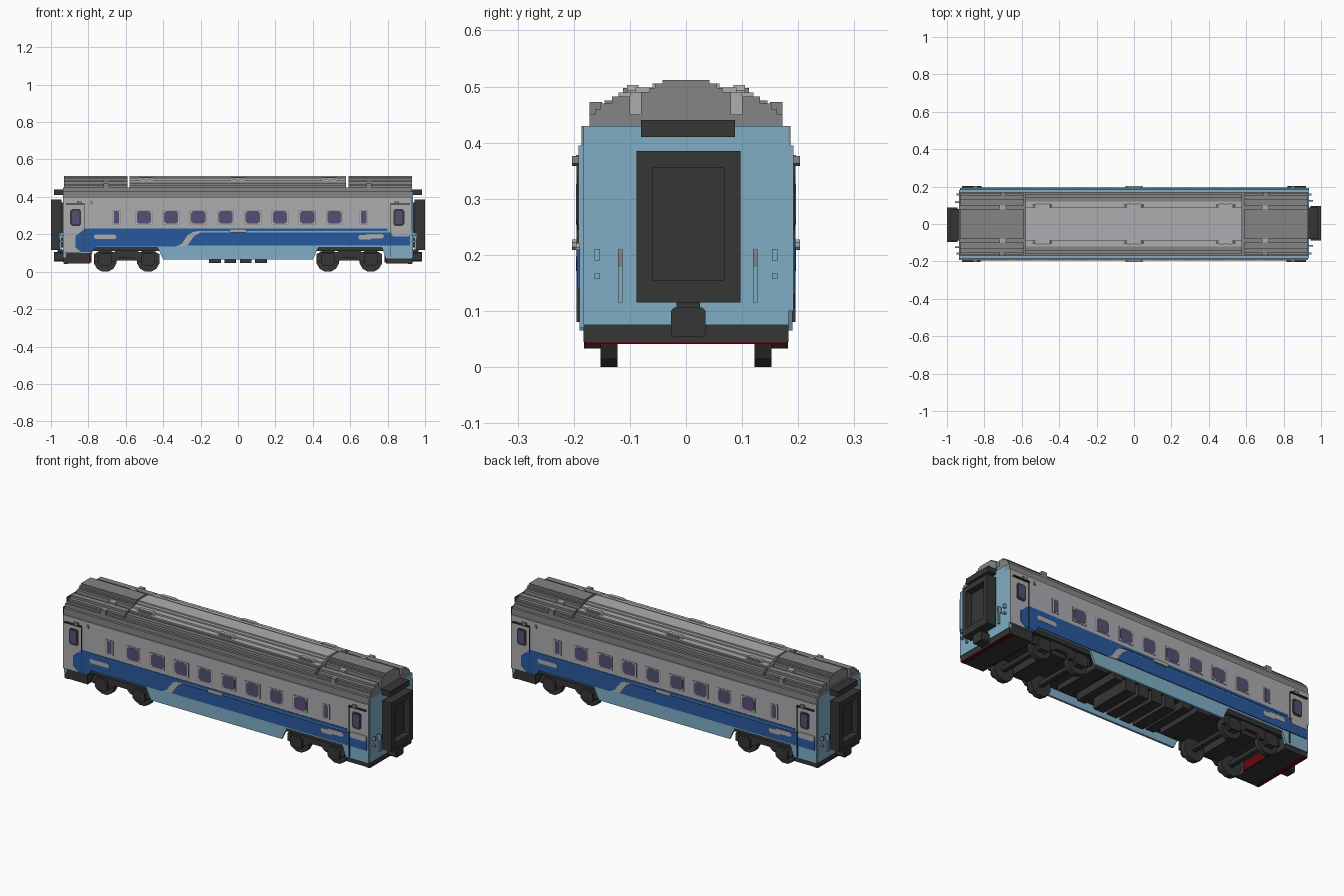
import bpy, bmesh, math

cube = bpy.data.objects.get("Cube")
if cube:
    bpy.data.objects.remove(cube, do_unlink=True)


def material(name, *srgb):
    m = bpy.data.materials.new(name)
    m.use_nodes = True
    col = [((c + 0.055) / 1.055) ** 2.4 for c in srgb] + [1]
    m.diffuse_color = col
    m.node_tree.nodes["Principled BSDF"].inputs["Base Color"].default_value = col
    return m


PALE = material("pale grey", .68, .68, .69)
ROOF = material("roof grey", .52, .52, .52)
SKY = material("light blue", .50, .68, .77)
BLUE = material("deep blue", .16, .35, .62)
DARK = material("charcoal", .21, .21, .21)
GLASS = material("violet glass", .33, .31, .45)
RED = material("dark red", .38, .04, .05)


def prisms(name, outlines, axis, a, b, mat, turns=(1, -1)):
    """Extrude outlines from a to b along an axis, repeated by a half turn."""
    bm = bmesh.new()
    for s in turns:
        for pts in outlines:
            rings = []
            for d in (a, b):
                rings.append([bm.verts.new((s * d, s * u, v) if axis == "x" else (s * u, s * d, v))
                              for u, v in pts])
            n = len(pts)
            bm.faces.new(rings[0])
            bm.faces.new(rings[1])
            for i in range(n):
                j = (i + 1) % n
                bm.faces.new((rings[0][i], rings[0][j], rings[1][j], rings[1][i]))
    bmesh.ops.recalc_face_normals(bm, faces=bm.faces)
    me = bpy.data.meshes.new(name)
    bm.to_mesh(me)
    bm.free()
    me.materials.append(mat)
    ob = bpy.data.objects.new(name, me)
    bpy.context.scene.collection.objects.link(ob)
    return ob


def rect(u0, u1, v0, v1):
    return [(u0, v0), (u1, v0), (u1, v1), (u0, v1)]


def octa(u, v, w, h, c):
    """Rectangle with clipped corners, centred on (u, v)."""
    return [(u - w + c, v - h), (u + w - c, v - h), (u + w, v - h + c), (u + w, v + h - c),
            (u + w - c, v + h), (u - w + c, v + h), (u - w, v + h - c), (u - w, v - h + c)]


def stepped(steps, base):
    """Symmetric stepped outline from (half width, top height) pairs."""
    half, z = [], base
    for w, top in steps:
        half += [(w, z), (w, top)]
        z = top
    return half + [(-w, z) for w, z in reversed(half)]


# Body core, floor and end walls
prisms("body_core", [rect(-.925, .925, .13, .43)], "y", -.183, .183, SKY, (1,))
prisms("underfloor", [rect(-.92, .92, .11, .13)], "y", -.18, .18, DARK, (1,))
prisms("end_wall", [rect(-.183, .183, .075, .43)], "x", .92, .935, SKY)
prisms("end_beam", [rect(-.183, .183, .045, .11)], "x", .79, .925, DARK)
prisms("end_sill", [rect(-.183, .183, .045, .075)], "x", .92, .932, DARK)
prisms("red_underplate", [rect(-.12, .12, .05, .10)], "x", .782, .79, RED)
prisms("red_edge", [rect(-.18, .18, .041, .045)], "x", .91, .93, RED)
prisms("cornice", [rect(-.935, .93, .395, .43)], "y", -.186, -.15, ROOF)

# Side panels with bogie cutouts and skirt
prisms("side_panel", [[(-.935, .1), (-.79, .1), (-.77, .13), (-.43, .13), (-.40, .065),
                       (.40, .065), (.43, .13), (.77, .13), (.79, .07), (.93, .07),
                       (.93, .395), (-.935, .395)]], "y", -.19, -.178, SKY)
prisms("side_upper", [[(-.935, .1), (-.84, .1), (-.84, .22), (.93, .22), (.93, .395),
                       (-.935, .395)]], "y", -.192, -.188, PALE)
prisms("blue_band", [
    [(-.84, .105), (-.78, .105), (-.76, .135), (-.33, .135), (-.30, .15), (-.27, .195),
     (-.24, .212), (-.84, .212), (-.87, .19), (-.87, .13)],
    [(-.27, .14), (.92, .14), (.92, .21), (-.20, .21), (-.235, .19)],
    [(-.84, .212), (-.24, .212), (-.22, .217), (.80, .217), (.80, .23), (-.82, .23)]],
    "y", -.1945, -.186, BLUE)
prisms("swoosh", [[(-.33, .135), (-.27, .14), (-.235, .19), (-.20, .212), (-.24, .212),
                   (-.27, .195), (-.30, .15)]], "y", -.194, -.186, PALE)
prisms("grey_patches", [octa(-.71, .187, .06, .012, .008), octa(.73, .19, .05, .012, .008),
                        octa(.68, .183, .035, .012, .006), octa(.87, .205, .05, .016, .008)],
       "y", -.196, -.19, PALE)

# Windows with rims
xs = [-.503 + .1455 * i for i in range(8)]
prisms("window_rims", [rect(x - .046, x + .046, .251, .331) for x in xs]
       + [rect(x - .023, x + .023, .251, .331) for x in (-.65, .672)], "y", -.1935, -.19, ROOF)
prisms("window_gaskets", [rect(x - .043, x + .043, .254, .328) for x in xs]
       + [rect(x - .02, x + .02, .254, .328) for x in (-.65, .672)], "y", -.1945, -.19, PALE)
prisms("windows", [octa(x, .291, .038, .034, .012) for x in xs]
       + [octa(x, .291, .014, .034, .004) for x in (-.65, .672)], "y", -.1955, -.19, GLASS)

# Doors: window, seam, top trim
prisms("door_frames", [octa(x, .29, .029, .045, .01) for x in (-.868, .86)],
       "y", -.1945, -.19, DARK)
prisms("door_windows", [octa(x, .29, .02, .036, .008) for x in (-.868, .86)],
       "y", -.196, -.19, GLASS)
prisms("door_seams", [rect(-.822, -.818, .11, .36), rect(.812, .816, .08, .36)],
       "y", -.1955, -.19, DARK)
prisms("door_trim", [rect(-.92, -.82, .358, .364), rect(.815, .92, .358, .364)],
       "y", -.203, -.19, DARK)
prisms("door_lamps", [rect(x - .012, x + .012, .362, .376) for x in (-.85, .85)],
       "y", -.203, -.19, ROOF)
prisms("side_number_plate", [octa(0, .218, .045, .009, .005)], "y", -.203, -.19, PALE)
prisms("side_vent", [rect(-.79, -.775, .36, .378)], "y", -.196, -.19, ROOF)

# Roof: long base, raised ends with grooves, lighter centre section
prisms("roof_base", [rect(-.172, .172, .43, .45)], "x", -.935, .93, ROOF, (1,))
hump = stepped([(.08, .49), (.065, .497), (.055, .505), (.042, .512)], .45)
prisms("roof_end_hump", [hump], "x", .59, .93, ROOF)
flank = [(.10, .45), (.162, .45), (.162, .46), (.152, .46), (.152, .47), (.132, .47),
         (.132, .482), (.10, .482)]
prisms("roof_end_flanks", [flank, [(-y, z) for y, z in flank]], "x", .59, .93, ROOF)
prisms("roof_end_vents", [rect(sx, sx + .03, .45, .472) for sx in (-.72, .685)],
       "y", -.172, -.15, ROOF)
prisms("roof_end_clips", [rect(sx, sx + .035, .45, .49) for sx in (-.72, .685)],
       "y", -.10, -.08, PALE)
prisms("roof_centre_sides", [stepped([(.16, .46), (.145, .475), (.125, .482)], .45)],
       "x", -.58, .578, ROOF, (1,))
prisms("roof_centre_top", [stepped([(.12, .489), (.09, .498), (.06, .505), (.042, .512)], .475)],
       "x", -.58, .578, PALE, (1,))
prisms("roof_centre_clips", [octa(x, .49, .05, .013, .01) for x in (-.49, 0, .49)],
       "y", -.105, -.085, PALE)
prisms("roof_centre_feet", [rect(x + d - .015, x + d + .015, .48, .497)
                            for x in (-.49, 0, .49) for d in (-.02, .02)],
       "y", -.112, -.10, ROOF)

# Gangway: frame of four bars around a recessed door
Y0, Y1 = -.088, .097
prisms("gangway_frame", [rect(Y0, -.06, .115, .385), rect(.068, Y1, .115, .385),
                         rect(-.06, .068, .115, .155), rect(-.06, .068, .355, .385)],
       "x", .945, 1.0, DARK)
prisms("gangway_door", [rect(-.07, .078, .13, .37)], "x", .93, .965, DARK)
prisms("gangway_hood", [rect(-.08, .087, .41, .44)], "x", .93, .985, DARK)
prisms("coupler", [octa(.004, .08, .031, .026, .006)], "x", .93, .985, DARK)
prisms("coupler_neck", [rect(-.017, .025, .1, .118)], "x", .93, .965, DARK)
prisms("end_handles", [rect(y - .004, y + .004, .115, .21) for y in (-.117, .123)],
       "x", .945, .955, SKY)
prisms("handle_grips", [rect(y - .004, y + .004, .178, .208) for y in (-.117, .123)],
       "x", .935, .957, ROOF)
prisms("end_sockets", [rect(y - .005, y + .005, z, z + h) for y in (-.158, .158)
                       for z, h in ((.157, .01), (.19, .02))], "x", .93, .95, SKY)

# Bogies: wheels, axles, side frames and cross members
wheels = (.48, .71)


def disc(x, z, r, n=12):
    return [(x + r * math.cos((i + .5) * math.tau / n), z + r * math.sin((i + .5) * math.tau / n))
            for i in range(n)]


for side, y0, y1 in (("right", -.152, -.122), ("left", .122, .152)):
    prisms("wheels_" + side, [disc(x, .06, .062) for x in wheels], "y", y0, y1, DARK)
    prisms("axle_boxes_" + side, [octa(x, .065, .036, .032, .012) for x in wheels],
           "y", y0 * 1.0 - (.03 if y0 < 0 else 0), y1 + (.03 if y0 > 0 else 0), DARK)
    prisms("bogie_frame_" + side, [
        [(.42, .055), (.54, .055), (.56, .075), (.63, .075), (.65, .055), (.77, .055),
         (.77, .095), (.74, .105), (.66, .105), (.64, .13), (.55, .13), (.53, .105),
         (.45, .105), (.42, .095)]],
        "y", y0 - (.018 if y0 < 0 else -.03), y1 + (.018 if y0 > 0 else -.03), DARK)
prisms("axles", [octa(x, .06, .014, .014, .005) for x in wheels], "y", -.13, .13, DARK)
prisms("bogie_bolster", [rect(.545, .645, .06, .12)], "y", -.14, .14, DARK)

# Underfloor equipment
prisms("equipment_boxes", [rect(x - .031, x + .031, .047, .115)
                           for x in (-.123, -.041, .041, .123)], "y", -.12, .12, DARK, (1,))
prisms("equipment_tanks", [rect(.19, .24, .07, .115), rect(.28, .36, .08, .115)],
       "y", -.14, .14, DARK)
